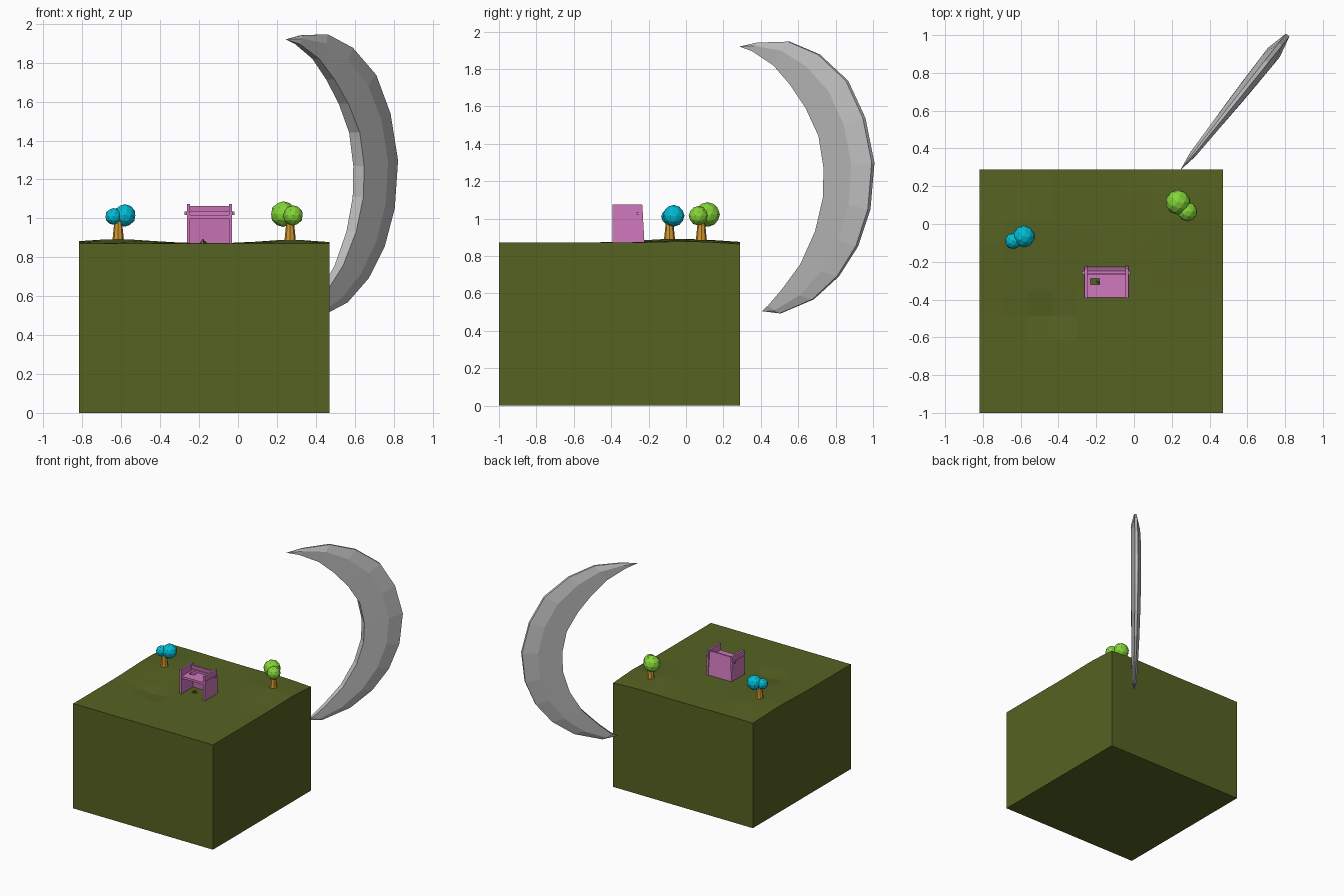
import bpy, bmesh, math
from mathutils import Vector, Matrix

if "Cube" in bpy.data.objects:
    bpy.data.objects.remove(bpy.data.objects["Cube"])


def mat(name, rgb):
    m = bpy.data.materials.new(name)
    m.diffuse_color = (*rgb, 1)
    m.use_nodes = True
    m.node_tree.nodes["Principled BSDF"].inputs["Base Color"].default_value = m.diffuse_color
    return m


GRASS = mat("olive grass", (0.093, 0.122, 0.016))
MOON = mat("moon grey", (0.53, 0.53, 0.53))
PINK = mat("hut pink", (0.63, 0.19, 0.51))
CYAN = mat("cyan leaves", (0.0, 0.50, 0.66))
LEAF = mat("green leaves", (0.23, 0.66, 0.04))
BARK = mat("amber bark", (0.66, 0.32, 0.03))


def finish(name, bm, material):
    bmesh.ops.recalc_face_normals(bm, faces=bm.faces)
    me = bpy.data.meshes.new(name)
    bm.to_mesh(me)
    bm.free()
    me.materials.append(material)
    ob = bpy.data.objects.new(name, me)
    bpy.context.collection.objects.link(ob)
    return ob


def add_box(bm, x0, x1, y0, y1, z0, z1):
    c = Vector(((x0 + x1) / 2, (y0 + y1) / 2, (z0 + z1) / 2))
    m = Matrix.Translation(c) @ Matrix.Diagonal((x1 - x0, y1 - y0, z1 - z0, 1))
    return bmesh.ops.create_cube(bm, size=1, matrix=m)["verts"]


def box(name, *dims):
    bm = bmesh.new()
    add_box(bm, *dims)
    return finish(name, bm, PINK)


# Ground block with a gently rolling top
def bump(x, y, cx, cy, r, h):
    return h * math.exp(-((x - cx) ** 2 + (y - cy) ** 2) / r ** 2)


bm = bmesh.new()
add_box(bm, -0.817, 0.47, -1.0, 0.288, 0.0, 0.872)
bmesh.ops.subdivide_edges(bm, edges=bm.edges[:], cuts=9, use_grid_fill=True)
for v in bm.verts:
    if v.co.z > 0.871:
        x, y = v.co.x, v.co.y
        v.co.z += (bump(x, y, -0.62, -0.05, 0.24, 0.022)
                   + bump(x, y, 0.27, 0.05, 0.20, 0.018)
                   - bump(x, y, -0.46, -0.48, 0.08, 0.025)
                   - bump(x, y, 0.47, 0.29, 0.15, 0.01))
finish("ground_block", bm, GRASS)

# Crescent moon: outer (s, z) and inner (s, z) along a slanted vertical plane
stations = [
    (0.128, 1.941, 0.10, 1.895), (0.34, 1.946, 0.25, 1.82),
    (0.546, 1.877, 0.37, 1.715), (0.738, 1.737, 0.48, 1.59),
    (0.855, 1.539, 0.57, 1.442), (0.917, 1.298, 0.606, 1.27),
    (0.89, 1.051, 0.60, 1.11), (0.807, 0.853, 0.545, 0.933),
    (0.677, 0.692, 0.44, 0.756), (0.505, 0.568, 0.31, 0.622),
    (0.28, 0.493, 0.21, 0.535)]
along = Vector((0.62, 0.78, 0))
across = Vector((0.78, -0.62, 0))
base = Vector((0.245, 0.285, 0))


def moon_point(s, z, t):
    return base + along * s + across * t + Vector((0, 0, z))


bm = bmesh.new()
rings = []
for i, (so, zo, si, zi) in enumerate(stations):
    half = 0.018 + 0.022 * math.sin(math.pi * i / 10)
    ring = []
    for f, t in ((0, 0.9), (0.62, 1), (1, 0.3), (1, -0.3), (0.62, -1), (0, -0.9)):
        ring.append(bm.verts.new(moon_point(si + (so - si) * f, zi + (zo - zi) * f, half * t)))
    rings.append(ring)
for a, b in zip(rings, rings[1:]):
    for j in range(6):
        k = (j + 1) % 6
        bm.faces.new((a[j], a[k], b[k], b[j]))
for ring, (s, z) in ((rings[0], (0.0, 1.92)), (rings[-1], (0.155, 0.505))):
    tip = bm.verts.new(moon_point(s, z, 0))
    for j in range(6):
        bm.faces.new((ring[j], ring[(j + 1) % 6], tip))
finish("crescent_moon", bm, MOON)

# Hut: side walls with a leaning rear edge, back wall, roof with smoke hole, rails
X0, X1, YF, YB, Z0 = -0.262, -0.030, -0.392, -0.222, 0.868
for name, x in (("left_wall", X0), ("right_wall", X1 - 0.016)):
    wall = box(name, x, x + 0.016, YF, YB, Z0, 1.075)
    for v in wall.data.vertices:
        if v.co.z > 1 and v.co.y > -0.3:
            v.co.y -= 0.012
back = box("back_wall", X0 + 0.016, X1 - 0.016, YB - 0.018, YB - 0.004, Z0, 1.064)
for v in back.data.vertices:
    if v.co.z > 1:
        v.co.y -= 0.022
HX0, HX1, HY0, HY1 = -0.230, -0.182, -0.320, -0.288
RZ = (1.0, 1.018)
box("roof_front", X0 + 0.016, X1 - 0.016, YF + 0.004, HY0, *RZ)
box("roof_rear", X0 + 0.016, X1 - 0.016, HY1, -0.25, *RZ)
box("roof_left", X0 + 0.016, HX0, HY0, HY1, *RZ)
box("roof_right", HX1, X1 - 0.016, HY0, HY1, *RZ)
box("cross_rail", X0 - 0.012, X1 + 0.012, -0.268, -0.250, 1.018, 1.034)
for name, x in (("left_rail", X0 - 0.004), ("right_rail", X1 - 0.004)):
    box(name, x, x + 0.008, YF + 0.004, YB - 0.008, 1.018, 1.032)

# Small pile of sticks on the hut floor
bm = bmesh.new()
for i in range(5):
    a = i * math.tau / 5
    m = (Matrix.Translation((-0.18, -0.315, 0.880)) @ Matrix.Rotation(a, 4, "Z")
         @ Matrix.Translation((0.009, 0, 0)) @ Matrix.Rotation(-0.8, 4, "Y"))
    bmesh.ops.create_cone(bm, cap_ends=True, segments=4, radius1=0.004,
                          radius2=0.003, depth=0.034, matrix=m)
finish("stick_pile", bm, GRASS)


# Trees: tapered trunk and two faceted leaf balls
def tree(name, x, y, z0, z1, balls, material):
    bm = bmesh.new()
    bmesh.ops.create_cone(bm, cap_ends=True, segments=8, radius1=0.031, radius2=0.019,
                          depth=z1 - z0, matrix=Matrix.Translation((x, y, (z0 + z1) / 2)))
    finish(name + "_trunk", bm, BARK)
    for n, (bx, by, bz, r) in enumerate(balls):
        bm = bmesh.new()
        bmesh.ops.create_icosphere(bm, subdivisions=2, radius=r,
                                   matrix=Matrix.Translation((bx, by, bz)))
        finish(f"{name}_leaves_{n + 1}", bm, material)


tree("cyan_tree", -0.616, -0.088, 0.875, 0.99,
     [(-0.583, -0.066, 1.015, 0.058), (-0.640, -0.090, 1.010, 0.043)], CYAN)
tree("green_tree", 0.268, 0.082, 0.868, 0.99,
     [(0.233, 0.115, 1.022, 0.066), (0.283, 0.066, 1.015, 0.052)], LEAF)
